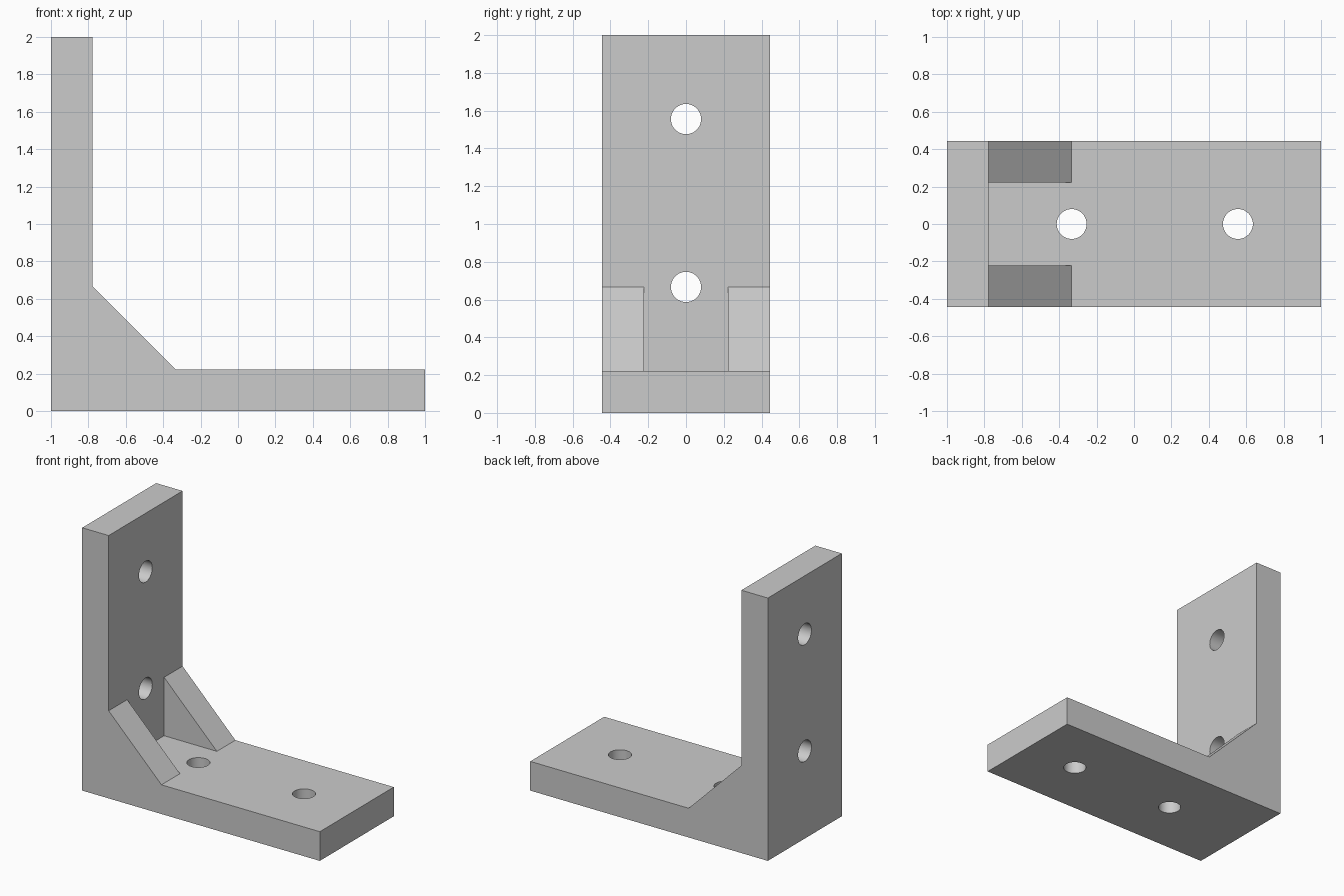
import bpy, bmesh
from mathutils import Matrix, Vector

old = bpy.data.objects.get("Cube")
if old:
    bpy.data.objects.remove(old, do_unlink=True)

UNIT = 2 / 9          # plate thickness, the module of the whole bracket
HALF_DEPTH = 2 * UNIT
INNER_X = -1 + UNIT   # inside face of the upright
HOLE_RADIUS = 0.08

grey = bpy.data.materials.new("plain_grey")
grey.use_nodes = True
grey.diffuse_color = (0.6, 0.6, 0.6, 1)
grey.node_tree.nodes["Principled BSDF"].inputs["Base Color"].default_value = grey.diffuse_color


def make_object(name, bm):
    bmesh.ops.recalc_face_normals(bm, faces=bm.faces)
    mesh = bpy.data.meshes.new(name)
    bm.to_mesh(mesh)
    bm.free()
    mesh.materials.append(grey)
    obj = bpy.data.objects.new(name, mesh)
    bpy.context.collection.objects.link(obj)
    return obj


def extrude_profile(name, points, y0, y1):
    """Closed x-z outline extruded along y."""
    bm = bmesh.new()
    face = bm.faces.new([bm.verts.new((x, y0, z)) for x, z in points])
    out = bmesh.ops.extrude_face_region(bm, geom=[face])
    verts = [v for v in out["geom"] if isinstance(v, bmesh.types.BMVert)]
    bmesh.ops.translate(bm, verts=verts, vec=(0, y1 - y0, 0))
    return make_object(name, bm)


# L-shaped body: base plate and upright
body = extrude_profile("bracket_body", [
    (-1, 0), (1, 0), (1, UNIT), (INNER_X, UNIT), (INNER_X, 2), (-1, 2)],
    -HALF_DEPTH, HALF_DEPTH)

# Screw holes: two through the base, two through the upright
bm = bmesh.new()
for along in (3 * UNIT, 7 * UNIT):
    for centre, turn in (
            (Vector((along - 1, 0, UNIT / 2)), Matrix.Identity(4)),
            (Vector((UNIT / 2 - 1, 0, along)), Matrix.Rotation(1.5707963, 4, "Y"))):
        bmesh.ops.create_cone(
            bm, cap_ends=True, segments=48, radius1=HOLE_RADIUS,
            radius2=HOLE_RADIUS, depth=UNIT * 1.5,
            matrix=Matrix.Translation(centre) @ turn)
cutter = make_object("hole_cutter", bm)
cutter.hide_render = True
cutter.hide_set(True)

holes = body.modifiers.new("screw_holes", "BOOLEAN")
holes.operation = "DIFFERENCE"
holes.solver = "EXACT"
holes.object = cutter
bpy.context.view_layer.objects.active = body
body.select_set(True)
bpy.ops.object.modifier_apply(modifier=holes.name)
bpy.data.objects.remove(cutter, do_unlink=True)
bpy.ops.object.shade_smooth_by_angle()

# Triangular gussets flush with both sides
for side, y0 in (("right", -HALF_DEPTH), ("left", UNIT)):
    extrude_profile(side + "_gusset", [
        (INNER_X, UNIT), (INNER_X + 2 * UNIT, UNIT), (INNER_X, 3 * UNIT)],
        y0, y0 + UNIT)
